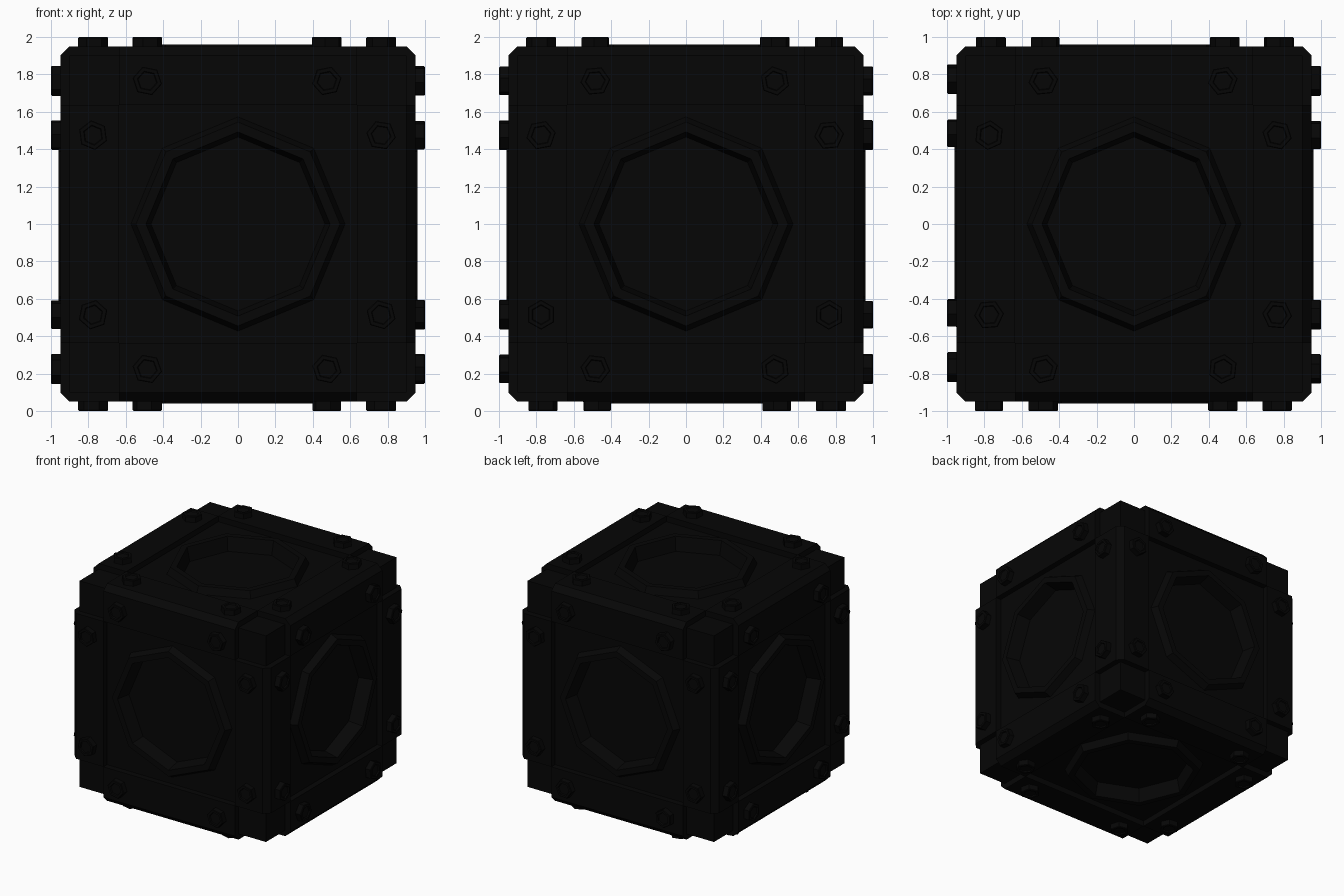
import bpy
import bmesh
import random
from math import cos, sin, pi
from mathutils import Matrix, Vector

random.seed(4)
cube = bpy.data.objects.get("Cube")
if cube:
    bpy.data.objects.remove(cube)

# One near-black metal
black = bpy.data.materials.new("black_metal")
black.use_nodes = True
colour = (0.0019, 0.0019, 0.0019, 1)
black.diffuse_color = colour
black.node_tree.nodes["Principled BSDF"].inputs["Base Color"].default_value = colour

LIFT = Matrix.Translation((0, 0, 1))
FLOOR = 0.84      # level of the sunken discs


def mesh_from(bm, name):
    bmesh.ops.recalc_face_normals(bm, faces=bm.faces)
    mesh = bpy.data.meshes.new(name)
    bm.to_mesh(mesh)
    bm.free()
    mesh.materials.append(black)
    return mesh


def place(mesh, name, matrix):
    obj = bpy.data.objects.new(name, mesh)
    bpy.context.collection.objects.link(obj)
    obj.matrix_world = LIFT @ matrix
    return obj


def lathe(name, rings, sides, capped):
    """Sweep (radius, height) steps round z with a few flat sides."""
    bm = bmesh.new()
    loops = [[bm.verts.new((r * cos(2 * pi * i / sides), r * sin(2 * pi * i / sides), z))
              for i in range(sides)] for r, z in rings]
    for a, b in zip(loops, loops[1:]):
        for i in range(sides):
            j = (i + 1) % sides
            bm.faces.new((a[i], a[j], b[j], b[i]))
    if capped:
        bm.faces.new(loops[0])
        bm.faces.new(loops[-1])
    return mesh_from(bm, name)


# Orientation of the six sides
upright = Matrix.Rotation(pi / 2, 4, "X")
sides = {
    "top": Matrix(),
    "bottom": Matrix.Rotation(pi, 4, "X"),
    "front": upright,
    "left": Matrix.Rotation(pi / 2, 4, "Z") @ upright,
    "back": Matrix.Rotation(pi, 4, "Z") @ upright,
    "right": Matrix.Rotation(-pi / 2, 4, "Z") @ upright,
}

# Inner block with an eight-sided recess sunk into each side
bm = bmesh.new()
bmesh.ops.create_cube(bm, size=1.8)
block = place(mesh_from(bm, "inner_block"), "inner_block", Matrix())
plug = lathe("recess_cutter", [(0.51, FLOOR), (0.51, 1.0)], 8, True)
bm = bmesh.new()
for matrix in sides.values():
    piece = plug.copy()
    piece.transform(matrix)
    bm.from_mesh(piece)
    bpy.data.meshes.remove(piece)
cutter = place(mesh_from(bm, "recess_cutters"), "recess_cutters", Matrix())
cutter.hide_render = True
cut = block.modifiers.new("recesses", "BOOLEAN")
cut.operation = "DIFFERENCE"
cut.solver = "EXACT"
cut.object = cutter
bpy.context.view_layer.update()
carved = bpy.data.meshes.new_from_object(
    block.evaluated_get(bpy.context.evaluated_depsgraph_get()))
block.modifiers.clear()
block.data = carved
bpy.data.objects.remove(cutter)

# L-shaped edge bar with a chamfered outer corner
INNER, OUTER, BASE, CUT = 0.635, 0.95, 0.88, 0.90
profile = [(INNER, BASE), (INNER, OUTER), (CUT, OUTER), (OUTER, CUT),
           (OUTER, INNER), (BASE, INNER), (BASE, BASE)]
bm = bmesh.new()
end = bm.faces.new([bm.verts.new((x, -INNER, z)) for x, z in profile])
side = bmesh.ops.extrude_face_region(bm, geom=[end])["geom"]
bmesh.ops.translate(bm, vec=Vector((0, 2 * INNER, 0)),
                    verts=[v for v in side if isinstance(v, bmesh.types.BMVert)])
bar = mesh_from(bm, "edge_bar")

# Four bars along each axis
cycle = Matrix(((0, 0, 1, 0), (1, 0, 0, 0), (0, 1, 0, 0), (0, 0, 0, 1)))
turn = Matrix()
for axis in "yzx":
    for k in range(4):
        place(bar, f"edge_bar_{axis}_{k + 1}", turn @ Matrix.Rotation(k * pi / 2, 4, "Y"))
    turn = cycle @ turn

# Eight-sided ring and hexagonal bolt with a sunken head
ring = lathe("panel_ring", [(0.575, 0.895), (0.545, 0.96), (0.492, 0.96), (0.465, FLOOR)],
             8, False)
bolt = lathe("bolt", [(0.08, 0.94), (0.08, 0.995), (0.075, 1.0), (0.055, 1.0), (0.05, 0.99)],
             6, True)

# Same fittings on all six sides
spots = [(sx * u - 0.005, sy * v - 0.005) for u, v in ((0.48, 0.77), (0.77, 0.48))
         for sx in (-1, 1) for sy in (-1, 1)]
for side_name, matrix in sides.items():
    place(ring, f"{side_name}_ring", matrix)
    for n, (u, v) in enumerate(spots):
        spin = Matrix.Rotation(random.uniform(0, pi / 3), 4, "Z")
        place(bolt, f"{side_name}_bolt_{n + 1}",
              matrix @ Matrix.Translation((u, v, 0)) @ spin)
